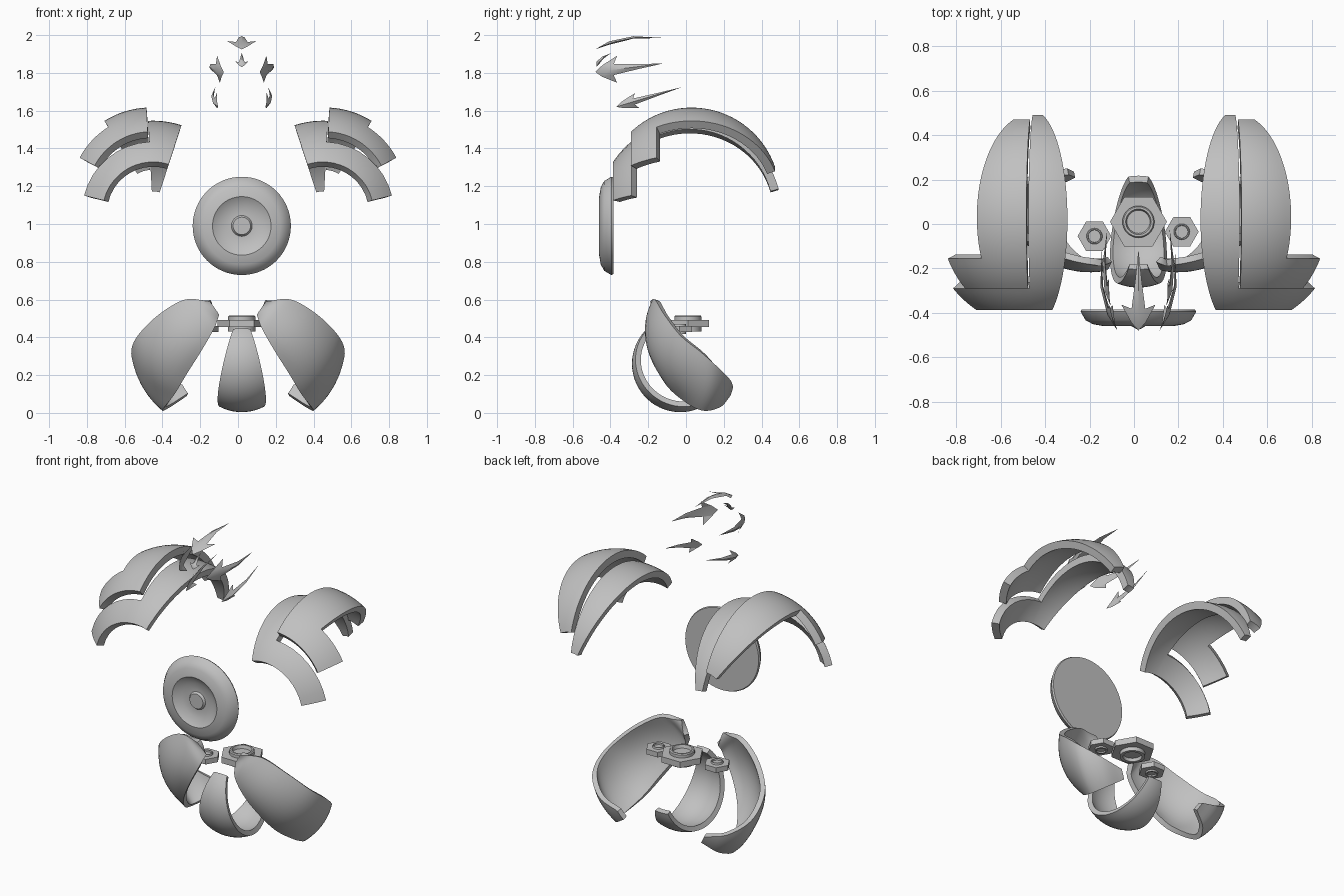
import bpy, bmesh, math
from mathutils import Vector, Matrix

cube = bpy.data.objects.get("Cube")
if cube:
    bpy.data.objects.remove(cube, do_unlink=True)

grey = bpy.data.materials.new("plain grey")
grey.use_nodes = True
GREY = (0.53, 0.53, 0.53, 1)
grey.diffuse_color = GREY
grey.node_tree.nodes["Principled BSDF"].inputs["Base Color"].default_value = GREY
MID = 0.02  # middle line of the small centre parts


def finish(name, bm, thickness=0, smooth=True):
    """Turn a bmesh into a shaded object, thickened inwards if asked."""
    mesh = bpy.data.meshes.new(name)
    bm.to_mesh(mesh)
    bm.free()
    mesh.materials.append(grey)
    obj = bpy.data.objects.new(name, mesh)
    bpy.context.collection.objects.link(obj)
    bpy.ops.object.select_all(action='DESELECT')
    obj.select_set(True)
    bpy.context.view_layer.objects.active = obj
    if thickness:
        mod = obj.modifiers.new("shell", 'SOLIDIFY')
        mod.thickness = thickness
        mod.offset = -1
        bpy.ops.object.modifier_apply(modifier=mod.name)
    if smooth:
        bpy.ops.object.shade_smooth_by_angle(angle=math.radians(35))
    return obj


def sheet(name, rows, centre, thickness, keep=lambda i, j: True):
    """Curved plate from a grid of points, facing away from the centre."""
    bm = bmesh.new()
    grid = [[bm.verts.new(p) for p in row] for row in rows]
    for i in range(len(grid) - 1):
        for j in range(len(grid[0]) - 1):
            if keep(i, j):
                bm.faces.new((grid[i][j], grid[i + 1][j],
                              grid[i + 1][j + 1], grid[i][j + 1]))
    bm.normal_update()
    for f in bm.faces:
        if f.normal.dot(f.calc_center_median() - Vector(centre)) < 0:
            f.normal_flip()
    loose = [v for v in bm.verts if not v.link_faces]
    bmesh.ops.delete(bm, geom=loose, context='VERTS')
    return finish(name, bm, thickness)


def lathe(name, profile, loc, segments=48, axis='Z'):
    """Turned solid from (radius, height) points."""
    bm = bmesh.new()
    verts = [bm.verts.new((r, 0, h)) for r, h in profile]
    edges = [bm.edges.new(pair) for pair in zip(verts, verts[1:])]
    bmesh.ops.spin(bm, geom=verts + edges, cent=(0, 0, 0), axis=(0, 0, 1),
                   angle=math.tau, steps=segments)
    bmesh.ops.remove_doubles(bm, verts=bm.verts, dist=1e-5)
    bmesh.ops.recalc_face_normals(bm, faces=bm.faces)
    if axis == 'Y':
        bm.transform(Matrix.Rotation(math.pi / 2, 4, 'X'))
    bm.transform(Matrix.Translation(loc))
    return finish(name, bm)


def steps(a, b, n):
    return [a + (b - a) * k / n for k in range(n)]


def curve(points, n=6):
    """Smooth path through the points."""
    p = [Vector(q) for q in points]
    p = [2 * p[0] - p[1]] + p + [2 * p[-1] - p[-2]]
    out = []
    for a, b, c, d in zip(p, p[1:], p[2:], p[3:]):
        for t in steps(0, 1, n):
            out.append(0.5 * (2 * b + (c - a) * t + (2 * a - 5 * b + 4 * c - d) * t * t
                              + (3 * b - a - 3 * c + d) * t ** 3))
    return out + [p[-2]]


# Front disc with a stepped hub
lathe("front_disc", [(0, 0), (0.255, 0), (0.26, 0.01), (0.238, 0.048), (0.205, 0.066),
                     (0.155, 0.075), (0.108, 0.045), (0.055, 0.045), (0.046, 0.058),
                     (0, 0.058)], (MID, -0.385, 0.99), 64, 'Y')


# Shoulder shells: L-shaped pieces of a sphere, a band with a side flange in front
def shoulder(name, side, centre, radius, bands, sweeps, thickness):
    inner, edge, outer = bands
    front, flange, back = sweeps
    na, nb = 8, 8
    phis = steps(inner, edge, na) + steps(edge, outer, nb) + [outer]
    thetas = steps(front, flange, 6) + steps(flange, back, 24) + [back]
    cx, cy, cz = centre
    rows = []
    for t in map(math.radians, thetas):
        r = radius * math.sin(t)
        rows.append([(side * (cx + r * math.sin(p)), cy - radius * math.cos(t),
                      cz + r * math.cos(p)) for p in map(math.radians, phis)])
    sheet(name, rows, (side * cx, cy, cz), thickness, lambda i, j: i < 6 or j < na)


for side, word in ((1, "left"), (-1, "right")):
    shoulder(word + "_shoulder_outer", side, (0.46, 0.03, 1.15), 0.467,
             (3, 32, 62), (46.5, 66.5, 161), 0.045)
    shoulder(word + "_shoulder_inner", side, (0.45, 0.02, 1.06), 0.487,
             (-18, 3, 76), (33.5, 50.5, 165), 0.045)

# Lower side petals, bulging between a front edge and a back edge
front_edge = [(0.10, -0.17, 0.52), (0.125, -0.21, 0.45), (0.19, -0.20, 0.335),
              (0.275, -0.14, 0.2), (0.335, -0.06, 0.1), (0.4, 0.075, 0.015),
              (0.36, 0.18, 0.03), (0.27, 0.235, 0.09)]
back_edge = [(0.15, -0.19, 0.59), (0.28, -0.165, 0.6), (0.42, -0.115, 0.52),
             (0.53, -0.03, 0.41), (0.565, 0.075, 0.325), (0.54, 0.16, 0.25),
             (0.44, 0.23, 0.18), (0.30, 0.25, 0.14)]
hub = Vector((0.22, 0.05, 0.35))
for side, word in ((1, "left"), (-1, "right")):
    rows = []
    for f, b in zip(curve(front_edge), curve(back_edge)):
        f, b = f - hub, b - hub
        row = []
        for t in steps(0, 1, 10) + [1]:
            d = f.lerp(b, t).normalized()
            p = hub + d * (f.length * (1 - t) + b.length * t)
            row.append((side * p.x, p.y, max(p.z, 0)))
        rows.append(row)
    sheet(word + "_lower_petal", rows, (side * hub.x, hub.y, hub.z), 0.03)

# Lower middle petal, narrowing towards both ends
rows, R = [], 0.256
for a in steps(133, 345, 36) + [345]:
    half = 0.045 + 0.083 * math.sin(math.pi * (a - 133) / 212)
    row = []
    for u in steps(-1, 1, 10) + [1]:
        x = u * half
        r = math.sqrt(R * R - x * x)
        row.append((MID + x, -0.03 + r * math.cos(math.radians(a)),
                    0.26 + r * math.sin(math.radians(a))))
    rows.append(row)
sheet("middle_lower_petal", rows, (MID, -0.03, 0.26), 0.03)


# Hexagonal caps with raised rings
def hex_cap(name, x, y, z, radius, height, ring, lift):
    lathe(name + "_plate", [(0, 0), (radius, 0), (radius, height), (0, height)], (x, y, z), 6)
    top = height + lift
    lathe(name + "_ring", [(0, -lift * 0.2), (ring * 0.7, -lift * 0.2), (ring * 0.75, -lift),
                           (ring, -lift), (ring, top - 0.006), (ring * 0.93, top),
                           (ring * 0.8, top), (ring * 0.72, top - 0.02),
                           (0, top - 0.02)], (x, y, z), 32)


hex_cap("main_cap", MID, 0.01, 0.455, 0.128, 0.037, 0.072, 0.024)
hex_cap("left_cap", 0.215, -0.035, 0.428, 0.076, 0.032, 0.036, 0.01)
hex_cap("right_cap", -0.178, -0.055, 0.428, 0.076, 0.032, 0.036, 0.01)


# Barbed shards floating above
def shard(name, tip, tail, across, rise, half, arch, droop):
    tip, tail = Vector(tip), Vector(tail)
    across, rise = Vector(across).normalized(), Vector(rise).normalized()

    def place(s, w, h=0):
        lift = arch * 4 * s * (1 - s) - droop * w * w + h
        return tip.lerp(tail, s) + across * (w * half) + rise * lift

    bm = bmesh.new()
    ends = [bm.verts.new(place(s, 0)) for s in (0, 1)]
    ridges = [[bm.verts.new(place(s, 0, h * k)) for s, k in ((0.2, 1), (0.55, 0.7))]
              for h in (0.012, -0.006)]
    for sgn in (1, -1):
        a, barb, notch, mid = [bm.verts.new(place(s, sgn * w)) for s, w in
                               ((0.1, 0.42), (0.32, 1), (0.27, 0.4), (0.6, 0.2))]
        for s1, s2 in ridges:
            for f in ((ends[0], a, s1), (a, barb, notch, s1),
                      (notch, mid, s2, s1), (mid, ends[1], s2)):
                bm.faces.new(f)
    bmesh.ops.recalc_face_normals(bm, faces=bm.faces)
    finish(name, bm)


shard("top_shard", (MID, -0.48, 1.925), (MID, -0.115, 1.985), (1, 0, 0), (0, 0, 1),
      0.077, 0.028, 0.0)
shard("centre_shard", (MID, -0.475, 1.83), (MID, -0.395, 1.905), (1, 0, 0), (0, -1, 1),
      0.036, 0.012, 0.0)
for side, word in ((1, "left"), (-1, "right")):
    def at(x, y, z):
        return (MID + side * x, y, z)
    shard(word + "_upper_shard", at(0.095, -0.48, 1.805), at(0.165, -0.12, 1.85),
          (side * 0.1, 0, 1), (side, 0, 0), 0.072, 0.03, 0.02)
    shard(word + "_lower_shard", at(0.125, -0.37, 1.62), at(0.14, -0.02, 1.725),
          (0, -0.3, 1), (side, 0, 0), 0.042, 0.02, 0.015)
